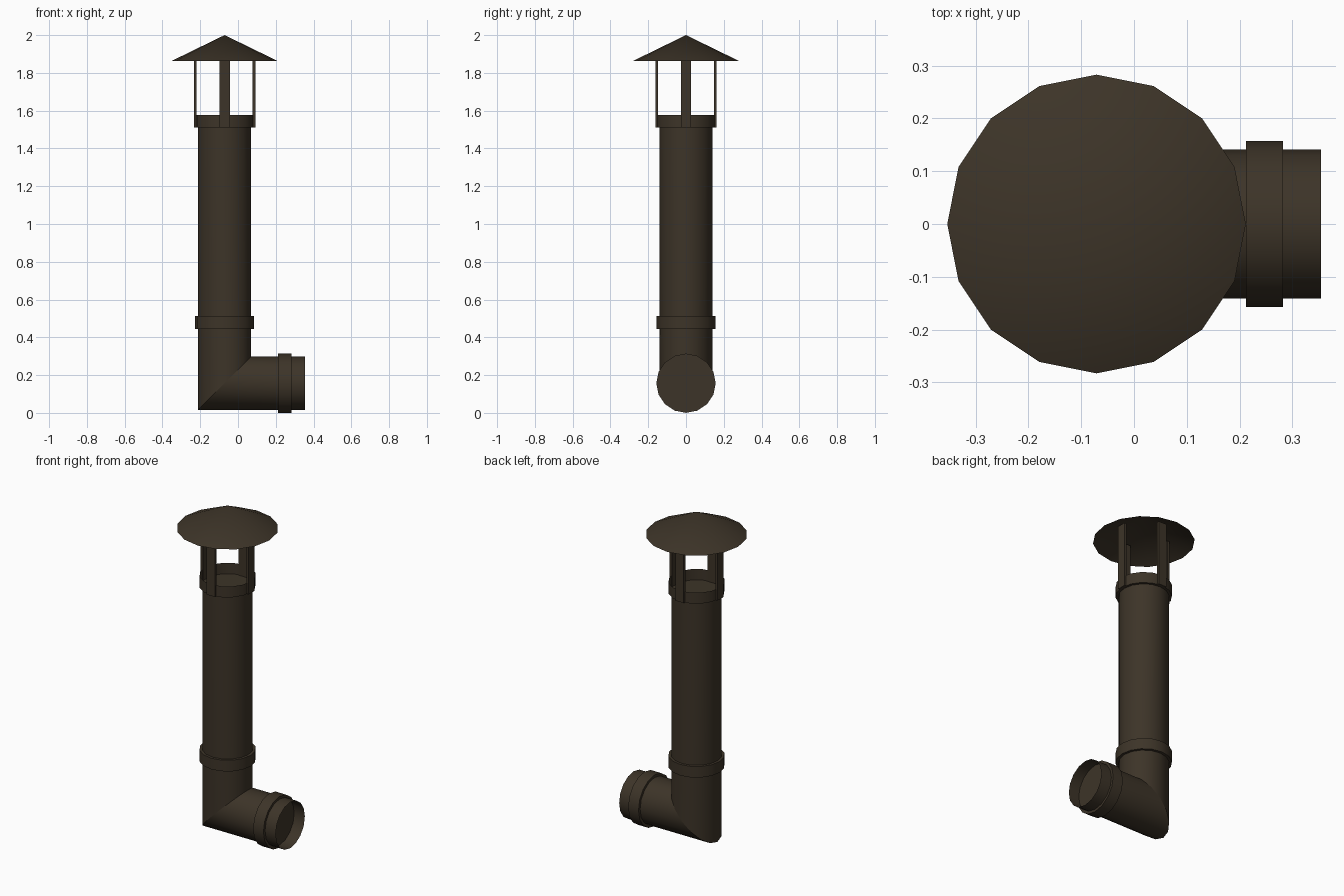
import bpy, bmesh, math
from mathutils import Vector

if "Cube" in bpy.data.objects:
    bpy.data.objects.remove(bpy.data.objects["Cube"])

SIDES = 16
CX, CZ = -0.071, 0.157      # axis of the upright pipe / height of the side pipe
R, RC = 0.141, 0.157        # pipe and collar radius

metal = bpy.data.materials.new("dark brown metal")
metal.diffuse_color = (0.046, 0.034, 0.021, 1)
metal.use_nodes = True
metal.node_tree.nodes["Principled BSDF"].inputs["Base Color"].default_value = metal.diffuse_color


def finish(name, bm, smooth=True):
    bmesh.ops.recalc_face_normals(bm, faces=bm.faces)
    me = bpy.data.meshes.new(name)
    bm.to_mesh(me)
    bm.free()
    me.materials.append(metal)
    ob = bpy.data.objects.new(name, me)
    bpy.context.collection.objects.link(ob)
    if smooth:
        bpy.ops.object.select_all(action='DESELECT')
        ob.select_set(True)
        bpy.context.view_layer.objects.active = ob
        bpy.ops.object.shade_smooth_by_angle(angle=math.radians(35))
    return ob


def upright(r, z, slope=0.0):
    """Ring around the upright axis; slope tilts it for the mitre."""
    return [Vector((CX + r * math.cos(a), r * math.sin(a), z + slope * r * math.cos(a)))
            for a in (2 * math.pi * i / SIDES for i in range(SIDES))]


def sideways(r, x):
    """Ring around the side pipe axis."""
    return [Vector((x, r * math.sin(a), CZ + r * math.cos(a)))
            for a in (2 * math.pi * i / SIDES for i in range(SIDES))]


def tube(name, rings, cap_start=False, cap_end=False):
    bm = bmesh.new()
    loops = [[bm.verts.new(p) for p in ring] for ring in rings]
    for a, b in zip(loops, loops[1:]):
        for i in range(SIDES):
            j = (i + 1) % SIDES
            bm.faces.new((a[i], a[j], b[j], b[i]))
    if cap_start:
        bm.faces.new(loops[0])
    if cap_end:
        bm.faces.new(loops[-1])
    return finish(name, bm)


# Pipes meeting at a mitred elbow
mitre = upright(R, CZ, 1.0)
tube("upright_pipe", [mitre, upright(R, 1.51)])
tube("side_pipe", [mitre, sideways(R, 0.25)])
tube("side_pipe_mouth", [sideways(R, 0.282), sideways(R, 0.354)])

# Collars; the top one is an open cup
tube("side_collar", [sideways(RC, 0.212), sideways(RC, 0.282)], True, True)
tube("lower_collar", [upright(RC, 0.445), upright(RC, 0.513)], True, True)
tube("top_collar", [upright(RC, 1.51), upright(RC, 1.577)], True, False)

# Four flat struts carrying the rain cap
for k in range(4):
    a = k * math.pi / 2
    out = Vector((math.cos(a), math.sin(a), 0))
    side = Vector((-math.sin(a), math.cos(a), 0))
    bm = bmesh.new()
    bmesh.ops.create_cube(bm, size=1)
    for v in bm.verts:
        x, y, z = v.co
        v.co = (Vector((CX, 0, 1.71 + z * 0.40))
                + out * (0.155 + x * 0.015) + side * (y * 0.055))
    finish(f"strut_{k + 1}", bm, smooth=False)

# Conical rain cap, open underneath
bm = bmesh.new()
rim = [bm.verts.new(p) for p in upright(0.283, 1.862)]
tip = bm.verts.new((CX, 0, 2.0))
for i in range(SIDES):
    bm.faces.new((rim[i], rim[(i + 1) % SIDES], tip))
cap = finish("rain_cap", bm)
if sum(f.normal.z for f in cap.data.polygons) < 0:
    cap.data.flip_normals()
